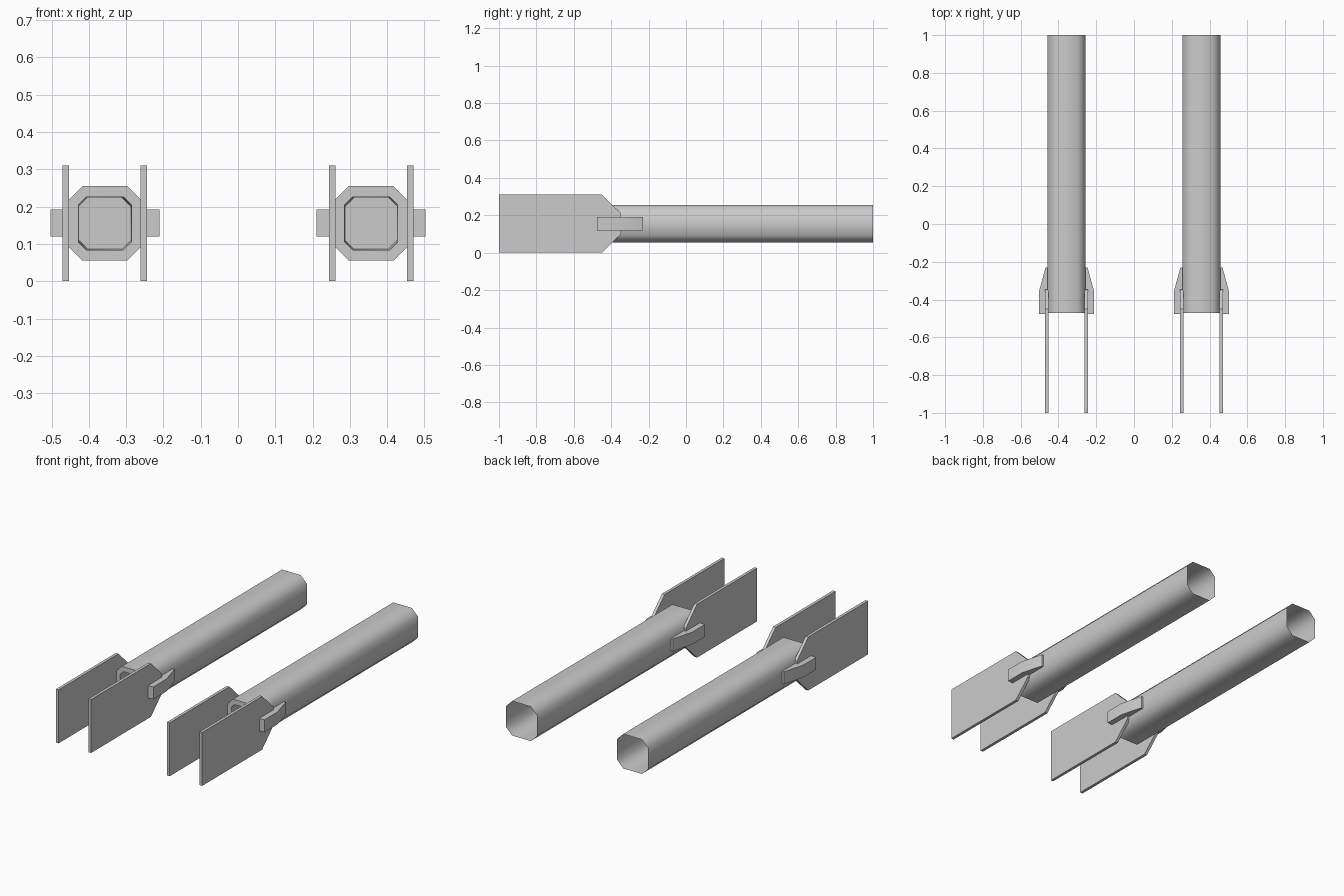
import bpy, bmesh, math

if "Cube" in bpy.data.objects:
    bpy.data.objects.remove(bpy.data.objects["Cube"])

CX, CZ = 0.357, 0.155   # axis of each barrel


def make_object(name, bm, smooth_angle):
    bmesh.ops.recalc_face_normals(bm, faces=bm.faces)
    mesh = bpy.data.meshes.new(name)
    bm.to_mesh(mesh)
    bm.free()
    ob = bpy.data.objects.new(name, mesh)
    bpy.context.collection.objects.link(ob)
    bpy.ops.object.select_all(action='DESELECT')
    ob.select_set(True)
    bpy.context.view_layer.objects.active = ob
    bpy.ops.object.shade_smooth_by_angle(angle=math.radians(smooth_angle))
    return ob


def prism(name, profile, offset):
    """Extrude a closed 3D outline along an offset vector."""
    bm = bmesh.new()
    face = bm.faces.new([bm.verts.new(p) for p in profile])
    ext = bmesh.ops.extrude_face_region(bm, geom=[face], use_keep_orig=True)
    verts = [g for g in ext['geom'] if isinstance(g, bmesh.types.BMVert)]
    bmesh.ops.translate(bm, verts=verts, vec=offset)
    return make_object(name, bm, 30)


def barrel(name, cx):
    # octagon rings: (y, half width, half flat), open back to closed front recess
    rings = [(1.0, 0.1, 0.06), (-0.47, 0.1, 0.06),
             (-0.47, 0.071, 0.05), (-0.36, 0.069, 0.046)]
    bm = bmesh.new()
    loops = []
    for y, h, f in rings:
        octagon = [(h, -f), (h, f), (f, h), (-f, h),
                   (-h, f), (-h, -f), (-f, -h), (f, -h)]
        loops.append([bm.verts.new((cx + x, y, CZ + z)) for x, z in octagon])
    for a, b in zip(loops, loops[1:]):
        for i in range(8):
            j = (i + 1) % 8
            bm.faces.new((a[i], a[j], b[j], b[i]))
    bm.faces.new(loops[-1])
    return make_object(name, bm, 50)


for side, sx in (("left", -1), ("right", 1)):
    cx = sx * CX
    barrel(f"{side}_barrel", cx)
    for place, s in (("outer", sx), ("inner", -sx)):
        # upright plate with chamfered rear corners
        x = cx + s * 0.096
        outline = [(-1, 0), (-0.45, 0), (-0.347, 0.1),
                   (-0.347, 0.21), (-0.45, 0.31), (-1, 0.31)]
        prism(f"{side}_{place}_plate", [(x, y, z) for y, z in outline],
              (s * 0.017, 0, 0))
        # tapered clamp holding the plate to the barrel
        taper = [(0.098, -0.476), (0.146, -0.476), (0.146, -0.357),
                 (0.111, -0.23), (0.098, -0.23)]
        prism(f"{side}_{place}_clamp",
              [(cx + s * dx, y, 0.12) for dx, y in taper], (0, 0, 0.072))
